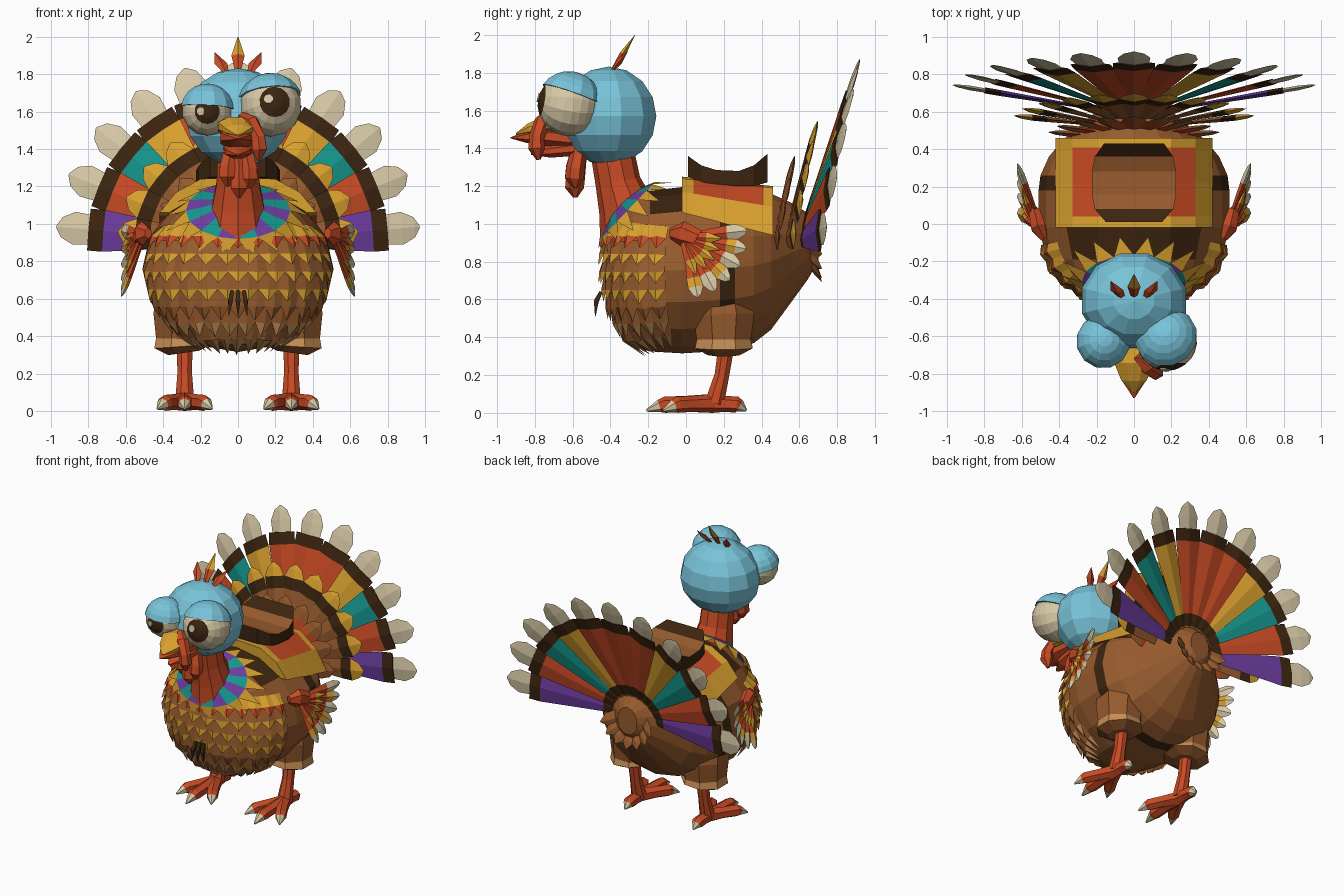
import bpy, bmesh, math
from mathutils import Vector as V
from mathutils.bvhtree import BVHTree

if "Cube" in bpy.data.objects:
    bpy.data.objects.remove(bpy.data.objects["Cube"])

COLORS = [("brown", (.31, .105, .027)), ("dark_brown", (.045, .018, .005)), ("red_orange", (.58, .07, .018)),
          ("gold", (.70, .36, .028)), ("cream", (.68, .58, .38)), ("sky_blue", (.19, .55, .70)),
          ("teal", (.007, .30, .26)), ("purple", (.15, .045, .34)), ("tan", (.56, .27, .09))]
MATS = []
for cname, c in COLORS:
    m = bpy.data.materials.new(cname)
    m.diffuse_color = (*c, 1)
    m.use_nodes = True
    m.node_tree.nodes["Principled BSDF"].inputs["Base Color"].default_value = m.diffuse_color
    MATS.append(m)
BROWN, DARK, RED, GOLD, CREAM, BLUE, TEAL, PURPLE, TAN = range(9)


class Part:
    def __init__(self):
        self.bm = bmesh.new()

    def face(self, pts, col):
        self.bm.faces.new([self.bm.verts.new(p) for p in pts]).material_index = col

    def loft(self, rings, cols):
        rs = [[self.bm.verts.new(p) for p in r] for r in rings]
        n = len(rs[0])
        for i in range(len(rs) - 1):
            for k in range(n):
                q = (k + 1) % n
                f = self.bm.faces.new((rs[i][k], rs[i][q], rs[i + 1][q], rs[i + 1][k]))
                f.material_index = cols[min(i, len(cols) - 1)]
        self.bm.faces.new(rs[0][::-1]).material_index = cols[0]
        self.bm.faces.new(rs[-1]).material_index = cols[-1]

    def tube(self, pts, cols, sides=8, su=1, sv=1):
        # pts: (x, y, z, radius); su / sv squash the cross-section
        ps = [V(p[:3]) for p in pts]
        span = (ps[-1] - ps[0]).normalized()
        ref = V((0, 0, 1)) if abs(span.z) < .8 else V((0, 1, 0))
        rings = []
        for i, p in enumerate(ps):
            a = (ps[min(i + 1, len(ps) - 1)] - ps[max(i - 1, 0)]).normalized()
            u = a.cross(ref).normalized()
            v = u.cross(a)
            r = pts[i][3]
            ang = [2 * math.pi * (k + .5) / sides for k in range(sides)]
            rings.append([p + u * math.cos(t) * r * su + v * math.sin(t) * r * sv for t in ang])
        self.loft(rings, cols)

    def ball(self, c, axis, r, cols, lo=0, hi=180, steps=8, sides=12, scale=1):
        # sphere or cap measured in degrees from the axis pole
        a, pts = V(axis).normalized(), []
        for i in range(steps + 1):
            t = math.radians(lo + (hi - lo) * i / steps)
            pts.append((*(V(c) + a * r * math.cos(t)), max(r * math.sin(t), .002)))
        self.tube(pts, cols, sides, scale)

    def feather(self, o, d, side, prof, cols, th=.016):
        # flat lens-shaped feather; prof: (distance, half width)
        o, d, side = V(o), V(d), V(side).normalized()
        n = d.cross(side).normalized()
        wm = max(w for _, w in prof)
        rings = []
        for r, w in prof:
            p, t = o + d * r, th * w / wm
            rings.append([p + side * w, p + n * t, p - side * w, p - n * t])
        self.loft(rings, cols)

    def finish(self, name, recalc=True):
        if recalc:
            bmesh.ops.recalc_face_normals(self.bm, faces=self.bm.faces[:])
        me = bpy.data.meshes.new(name)
        self.bm.to_mesh(me)
        for m in MATS:
            me.materials.append(m)
        ob = bpy.data.objects.new(name, me)
        bpy.context.collection.objects.link(ob)
        return ob


# Body with shoulder strap and belly band
P = Part()
secs = [(-.43, .80, .10, .12), (-.38, .78, .27, .28), (-.28, .75, .41, .40), (-.19, .75, .465, .425),
        (-.02, .755, .51, .44), (.18, .765, .51, .438), (.26, .77, .50, .433), (.36, .78, .455, .41),
        (.45, .80, .38, .36), (.56, .85, .25, .26), (.64, .88, .16, .18), (.70, .90, .08, .10)]
P.loft([[(rx * math.cos(k * math.pi / 8), y, zc + rz * math.sin(k * math.pi / 8)) for k in range(16)]
        for y, zc, rx, rz in secs], [BROWN])
bmesh.ops.recalc_face_normals(P.bm, faces=P.bm.faces[:])
for f in P.bm.faces:
    c = f.calc_center_median()
    if (-.19 < c.y < -.02 and c.z > 1.04) or .18 < c.y < .26:
        f.material_index = DARK
tree = BVHTree.FromBMesh(P.bm)
P.finish("body")


def on_breast(t, z, lift):
    c = math.sqrt(max(.06, 1 - ((z - .75) / .45) ** 2))
    co, n, _, _ = tree.find_nearest(V((.53 * math.sin(t) * c, -.46 * math.cos(t) * c, z)))
    return co + n * lift


# Breast feathers in overlapping rows
P = Part()
rows = [(.93, RED, GOLD), (.84, GOLD, BROWN), (.745, GOLD, BROWN), (.65, GOLD, BROWN),
        (.56, BROWN, BROWN), (.48, TAN, BROWN), (.405, TAN, BROWN)]
for j, (z, tip, base) in enumerate(rows):
    n = 13 - j % 2
    step = math.radians(150) / n
    for k in range(n):
        t, h = (k - (n - 1) / 2) * step, step * .52
        TL, TM, TR = (on_breast(t + s * h, z + .07, .006) for s in (-1, 0, 1))
        ML, C, MR = (on_breast(t + s * h, z, l) for s, l in ((-1, .012), (0, .03), (1, .012)))
        B = on_breast(t, z - .06, .034)
        P.face((TL, ML, C, TM), base)
        P.face((TM, C, MR, TR), base)
        P.face((ML, B, C), tip)
        P.face((C, B, MR), tip)
P.finish("breast_feathers", False)

# Neck collar: coloured ring with gold points
P = Part()
C, d, nn = V((0, -.31, 1.07)), V((0, .69, .72)), V((0, -.72, .69))


def collar(k, a, b, h):
    t = k * math.pi / 8
    return C + V((a * math.cos(t), 0, 0)) + d * b * math.sin(t) + nn * h


for k in range(16):
    i0, i1 = collar(k, .13, .10, .05), collar(k + 1, .13, .10, .05)
    m0, m1 = collar(k, .28, .21, 0), collar(k + 1, .28, .21, 0)
    tip = collar(k + .5, .39, .28, -.07 - .03 * math.cos((k + .5) * math.pi / 8) ** 2)
    P.face((i0, m0, m1, i1), (TEAL, PURPLE)[k % 2])
    P.face((m0, tip, m1), GOLD)
P.finish("collar_feathers", False)

# Dark breast tuft
P = Part()
for x in (-.04, 0, .04):
    P.tube([(x * .8, -.45, .64, .012), (x, -.475, .59, .018), (x * 1.2, -.48, .51, .002)], [DARK], 4)
P.finish("breast_tuft")

# Neck, head, crest
P = Part()
P.tube([(0, -.29, .98, .17), (0, -.32, 1.1, .145), (0, -.36, 1.22, .12), (0, -.39, 1.38, .115)], [RED], 10)
P.finish("neck")
P = Part()
P.ball((0, -.41, 1.57), (0, 0, 1), .262, [BLUE], scale=1.1)
P.finish("head")
P = Part()
for x, l, col in ((-.06, .15, RED), (0, .21, GOLD), (.06, .15, RED)):
    P.feather((x, -.40, 1.80), V((x * 7, .62, .95 - abs(x) * 3)), (1, 0, 0),
              [(0, .012), (l * .5, .035), (l, .002)], [RED, col])
P.finish("crest")

# Eyes with pupils, glints and heavy lids
for side, c, r, look, gl, lid, ang in (
        ("right", (.175, -.62, 1.63), .165, (.15, -1, .16), (-.08, -1, .24), (-.10, .33, .94), 72),
        ("left", (-.165, -.63, 1.605), .135, (0, -1, -.03), (-.26, -1, -.02), (.06, .12, 1), 84)):
    P = Part()
    P.ball(c, look, r, [DARK, DARK, CREAM], steps=12, sides=14)
    P.finish(side + "_eye")
    P = Part()
    g = V(gl).normalized()
    p, q = V(c) + g * r * .97, V(c) + g * (r + .004)
    P.tube([(*p, r * .16), (*q, r * .16)], [CREAM], 8)
    P.finish(side + "_eye_glint")
    P = Part()
    P.ball(c, lid, r * 1.08, [BLUE], 0, ang, 5)
    P.finish(side + "_eyelid")

# Beak, snood and wattle
P = Part()
P.tube([(0, -.62, 1.51, .12), (0, -.74, 1.525, .115), (0, -.83, 1.50, .075), (0, -.90, 1.475, .01)],
       [GOLD], 8, 1, .45)
P.finish("upper_beak")
P = Part()
P.tube([(0, -.60, 1.45, .10), (0, -.75, 1.465, .10), (0, -.85, 1.46, .06), (0, -.93, 1.455, .004)], [RED], 8, 1, .55)
P.tube([(0, -.58, 1.40, .085), (0, -.72, 1.385, .075), (0, -.82, 1.37, .01)], [RED], 8, 1, .5)
P.finish("lower_beak")
P = Part()
P.tube([(.02, -.70, 1.57, .03), (.07, -.76, 1.54, .045), (.11, -.79, 1.46, .04), (.115, -.79, 1.40, .045),
        (.11, -.78, 1.34, .012)], [RED], 6)
P.finish("snood")
P = Part()
for x, z in ((-.055, 1.20), (.005, 1.14), (.06, 1.19)):
    P.tube([(x * .6, -.56, 1.42, .04), (x, -.585, z + .1, .05), (x, -.59, z + .05, .05), (x, -.585, z, .012)], [RED], 6)
P.finish("wattle")

# Saddle blanket and saddle
P = Part()
half = [(0, 1.25, 1.20), (.2, 1.24, 1.19), (.33, 1.17, 1.09), (.42, 1.06, .94)]
prof = [(-x, a, b) for x, a, b in half[:0:-1]] + half
P.loft([[(x, y, a + (b - a) * (y + .02) / .48) for x, a, b in prof] for y in (-.02, .04, .22, .41, .46)],
       [GOLD, RED, RED, GOLD])
for f in P.bm.faces:
    if abs(f.calc_center_median().x) > .33:
        f.material_index = GOLD
P.finish("saddle_blanket")
P = Part()
P.loft([[(-x, y, zb), (-x, y, zt), (0, y, zt), (x, y, zt), (x, y, zb)] for y, x, zt, zb in (
    (.01, .15, 1.36, 1.25), (.08, .21, 1.31, 1.22), (.16, .225, 1.285, 1.21), (.28, .225, 1.28, 1.20),
    (.36, .21, 1.31, 1.20), (.43, .16, 1.37, 1.22))], [DARK, BROWN, BROWN, BROWN, DARK])
P.bm.normal_update()
for f in P.bm.faces:
    if abs(f.normal.z) < .7:
        f.material_index = DARK
P.finish("saddle")


# Tail: three layered fans and an under-tail tuft
def fan(name, n, y, lean, prof, cols_for):
    P = Part()
    for i in range(n):
        a = math.radians(5 + 170 * i / (n - 1))
        s, c = math.sin(a), math.cos(a)
        P.feather((0, y, .9), V((c, lean + .2 * s, s)), (-s, 0, c), prof, cols_for(min(i, n - 1 - i)))
    P.finish(name)


hues = [PURPLE, RED, TEAL, GOLD, RED, RED]
fan("tail_fan", 11, .58, .15, [(.08, .02), (.17, .035), (.25, .048), (.72, .112), (.80, .112), (.801, .08), (.88, .088),
                               (.945, .055), (.975, .006)],
    lambda i: [BROWN, DARK, hues[i], DARK, DARK, CREAM])
fan("tail_middle_fan", 11, .51, .09, [(.1, .02), (.47, .075), (.55, .082), (.61, .055), (.645, .004)],
    lambda i: [BROWN, DARK, GOLD])
fan("tail_inner_fan", 9, .46, .05, [(.1, .025), (.26, .06), (.35, .07), (.42, .05), (.46, .004)],
    lambda i: [BROWN, RED, BROWN])
P = Part()
for i in range(7):
    a = math.radians(200 + 140 * i / 6)
    s, c = math.sin(a), math.cos(a)
    P.feather((0, .58, .92), V((c * .9, .55, s * .9)), (-s, 0, c),
              [(.02, .03), (.14, .055), (.20, .05), (.25, .005)], [BROWN])
P.finish("under_tail_feathers")

for sx, side in ((1, "right"), (-1, "left")):
    # Small folded wing
    P = Part()
    P.tube([(sx * .48, -.08, .95, .03), (sx * .51, -.02, .95, .065), (sx * .53, .06, .92, .05), (sx * .54, .1, .9, .01)],
           [RED], 6, .7)
    for i in range(6):
        a = math.radians(6 - 17 * i)
        s, c = math.sin(a), math.cos(a)
        dv, sd = V((sx * .38, c, s)), (0, -s, c)
        P.feather((sx * .5, 0, .93), dv, sd, [(.03, .02), (.22, .04), (.27, .04), (.31, .022), (.325, .003)],
                  [RED, (CREAM, GOLD)[i % 2] if i else CREAM, CREAM])
        if i < 5:
            a -= math.radians(8)
            s, c = math.sin(a), math.cos(a)
            P.feather((sx * .52, -.02, .93), V((sx * .38, c, s)), (0, -s, c),
                      [(.03, .02), (.13, .032), (.21, .003)], [RED, GOLD])
    P.finish(side + "_wing")
    # Thigh, shank and foot
    P = Part()
    P.tube([(sx * .29, .19, .66, .15), (sx * .29, .2, .52, .175), (sx * .295, .2, .385, .155), (sx * .295, .2, .345, .165),
            (sx * .29, .2, .31, .09)], [BROWN, BROWN, TAN, BROWN], 8)
    P.finish(side + "_thigh")
    P = Part()
    P.tube([(sx * .285, .21, .33, .045), (sx * .285, .19, .2, .042), (sx * .285, .15, .05, .055)], [RED], 8)
    P.finish(side + "_shank")
    P = Part()
    for dx, ty in ((0, -.21), (-.145, -.12), (.145, -.12), (0, .32)):
        k = lambda f: (sx * (.285 + dx * f), .14 + (ty - .14) * f)
        P.tube([(*k(0), .05, .05), (*k(.4), .048, .042), (*k(.72), .043, .043), (*k(.8), .036, .034),
                (*k(1), .012, .006)], [RED, RED, RED, CREAM], 6)
    P.finish(side + "_foot")
